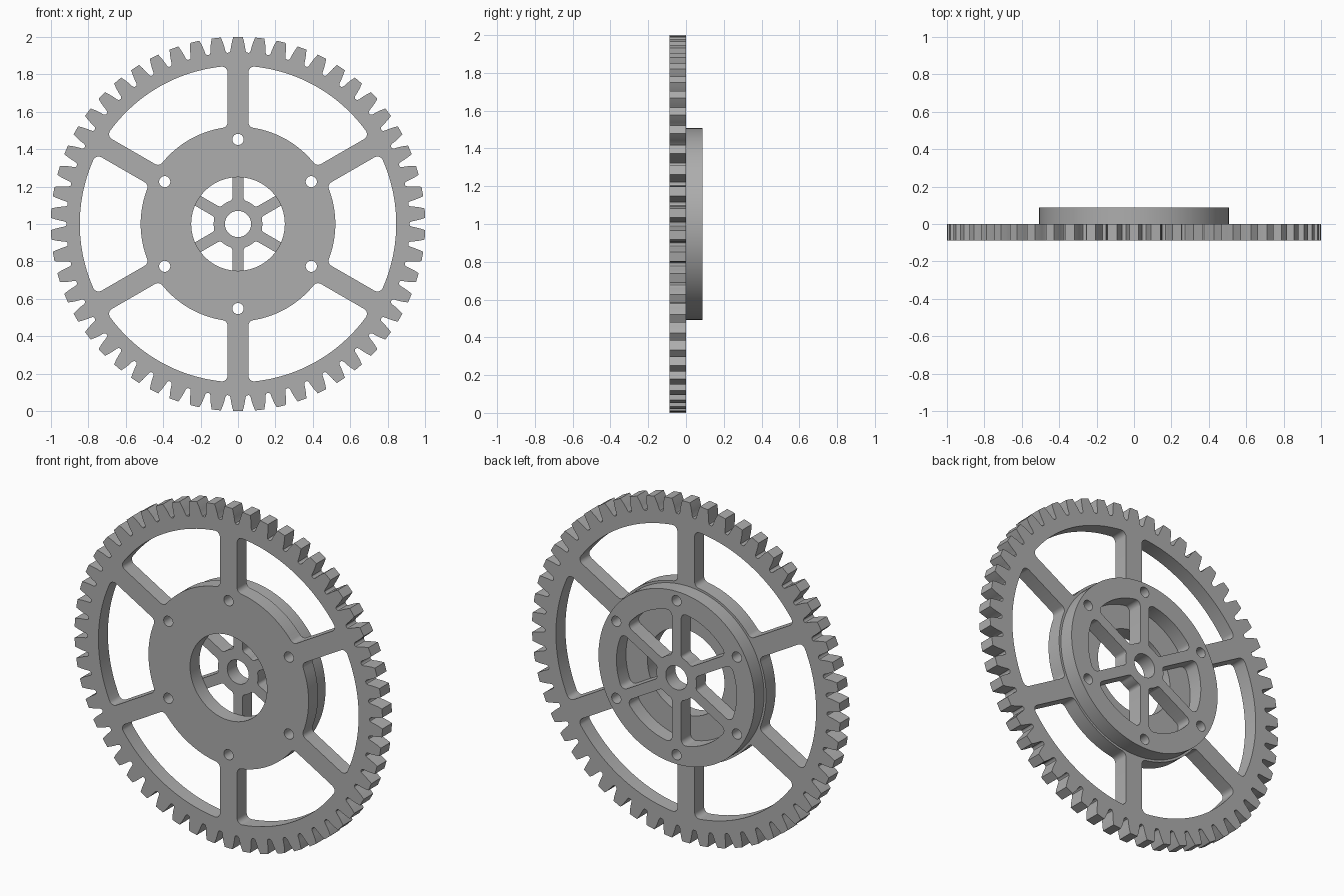
import bpy, bmesh
from math import sin, cos, asin, pi, radians
from mathutils import Matrix

cube = bpy.data.objects.get("Cube")
if cube:
    bpy.data.objects.remove(cube, do_unlink=True)

SPOKES = 6
TEETH = 54
THICK = 0.088

grey = bpy.data.materials.new("grey_metal")
grey.use_nodes = True
colour = (0.42, 0.42, 0.42, 1)
grey.diffuse_color = colour
grey.node_tree.nodes["Principled BSDF"].inputs["Base Color"].default_value = colour


def arc(cx, cy, r, a0, a1, n):
    return [(cx + r * cos(a0 + (a1 - a0) * i / n), cy + r * sin(a0 + (a1 - a0) * i / n))
            for i in range(n + 1)]


def circle(r, n, cx=0, cy=0):
    return arc(cx, cy, r, 0, 2 * pi, n)[:-1]


def rotate(points, a):
    return [(x * cos(a) - y * sin(a), x * sin(a) + y * cos(a)) for x, y in points]


def window(r_in, r_out, half_width, f_in, f_out):
    """Opening between two spokes, with filleted corners; one spoke lies along +x."""
    mid = pi / SPOKES
    d_in, d_out = r_in + f_in, r_out - f_out
    t_in = asin((half_width + f_in) / d_in)
    t_out = asin((half_width + f_out) / d_out)
    half = arc(0, 0, r_in, mid, t_in, 8)[:-1]
    half += arc(d_in * cos(t_in), d_in * sin(t_in), f_in, t_in - pi, -pi / 2, 6)[0:][::1] \
        if t_in > pi / 2 else \
        arc(d_in * cos(t_in), d_in * sin(t_in), f_in, t_in + pi, 3 * pi / 2, 6)
    half += arc(d_out * cos(t_out), d_out * sin(t_out), f_out, -pi / 2, t_out, 6)
    half += arc(0, 0, r_out, t_out, mid, 12)[1:]
    # Mirror across the middle of the opening
    mirrored = [(x * cos(2 * mid) + y * sin(2 * mid), x * sin(2 * mid) - y * cos(2 * mid))
                for x, y in half[1:-1]]
    return half + mirrored[::-1]


def around(loop):
    return [rotate(loop, pi / 2 + k * 2 * pi / SPOKES) for k in range(SPOKES)]


def plate(name, loops, y_centre):
    """Extruded plate: first loop is the outline, the others are holes."""
    curve = bpy.data.curves.new(name, 'CURVE')
    curve.dimensions = '2D'
    curve.fill_mode = 'BOTH'
    curve.extrude = THICK / 2
    for loop in loops:
        spline = curve.splines.new('POLY')
        spline.points.add(len(loop) - 1)
        for p, (x, y) in zip(spline.points, loop):
            p.co = (x, y, 0, 1)
        spline.use_cyclic_u = True
    helper = bpy.data.objects.new(name + "_profile", curve)
    bpy.context.collection.objects.link(helper)
    bpy.context.view_layer.update()
    graph = bpy.context.evaluated_depsgraph_get()
    mesh = bpy.data.meshes.new_from_object(helper.evaluated_get(graph))
    bpy.data.objects.remove(helper, do_unlink=True)

    bm = bmesh.new()
    bm.from_mesh(mesh)
    bmesh.ops.remove_doubles(bm, verts=bm.verts, dist=0.0001)
    bmesh.ops.recalc_face_normals(bm, faces=bm.faces)
    bm.transform(Matrix.Translation((0, y_centre, 1)) @ Matrix.Rotation(pi / 2, 4, 'X'))
    bm.to_mesh(mesh)
    bm.free()
    mesh.materials.clear()
    mesh.materials.append(grey)
    obj = bpy.data.objects.new(name, mesh)
    bpy.context.collection.objects.link(obj)
    bpy.ops.object.select_all(action='DESELECT')
    obj.select_set(True)
    bpy.context.view_layer.objects.active = obj
    bpy.ops.object.shade_smooth_by_angle(angle=radians(28))
    return obj


# Toothed outline: half a tooth as (radius, half width), mirrored and repeated
flank = [(0.915, 0.049), (0.918, 0.044), (0.928, 0.040), (0.95, 0.037),
         (0.975, 0.032), (1.0, 0.025)]
tooth = [(r, -w) for r, w in flank] + [(r, w) for r, w in flank[::-1]]
outline = []
for k in range(TEETH):
    outline += rotate(tooth, pi / 2 + k * 2 * pi / TEETH)

# Bolt holes shared by both plates
bolt_holes = around(circle(0.03, 24, 0.452, 0))

# Large spoked gear at the front
gear_windows = around(window(0.52, 0.845, 0.056, 0.03, 0.03))
plate("spoked_gear", [outline, circle(0.25, 72)] + gear_windows + bolt_holes, -THICK / 2)

# Smaller spoked hub behind it
hub_windows = around(window(0.13, 0.39, 0.03, 0.02, 0.03))
plate("rear_hub", [circle(0.507, 120), circle(0.07, 40)] + hub_windows + bolt_holes, THICK / 2)
